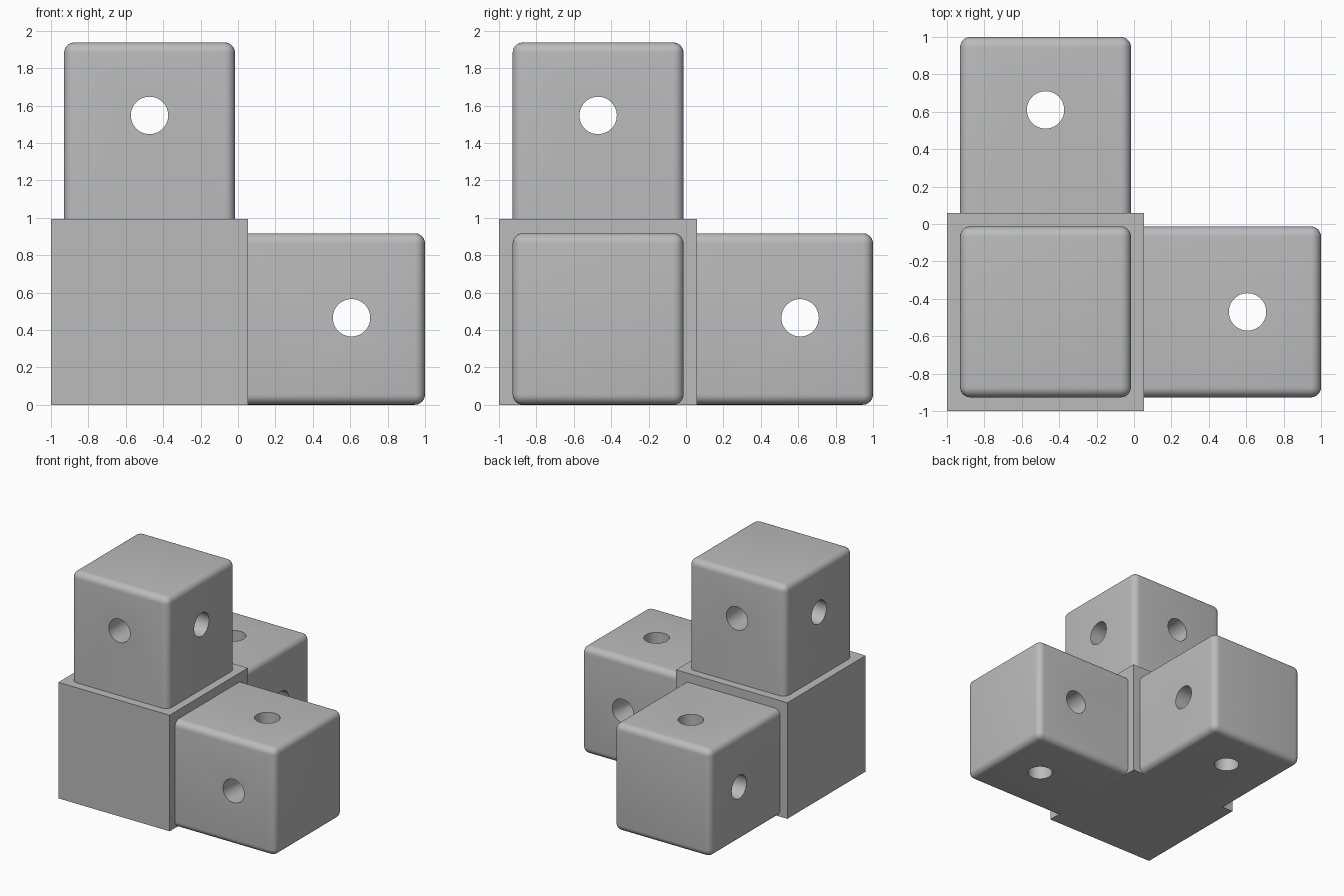
import bpy, bmesh, math
from mathutils import Vector, Matrix

cube = bpy.data.objects.get("Cube")
if cube:
    bpy.data.objects.remove(cube, do_unlink=True)

grey = bpy.data.materials.new("plain grey")
grey.use_nodes = True
colour = (0.5, 0.5, 0.5, 1)
grey.diffuse_color = colour
grey.node_tree.nodes["Principled BSDF"].inputs["Base Color"].default_value = colour

RADIUS = 0.055      # rounded edges
HOLE = 0.1          # bolt hole radius
MID = Vector((-0.473, -0.47, 0.465))   # axis lines of the arms


def add_object(name, bm):
    mesh = bpy.data.meshes.new(name)
    bm.to_mesh(mesh)
    bm.free()
    mesh.materials.append(grey)
    obj = bpy.data.objects.new(name, mesh)
    bpy.context.collection.objects.link(obj)
    return obj


def box(lo, hi):
    lo, hi = Vector(lo), Vector(hi)
    bm = bmesh.new()
    bmesh.ops.create_cube(bm, size=1, matrix=Matrix.Translation((lo + hi) / 2)
                          @ Matrix.Diagonal((*(hi - lo), 1)))
    return bm


def hole_cutter(name, centre, axis):
    bm = bmesh.new()
    turn = Vector((0, 0, 1)).rotation_difference(axis).to_matrix().to_4x4()
    bmesh.ops.create_cone(bm, cap_ends=True, segments=48, radius1=HOLE, radius2=HOLE,
                          depth=1.4, matrix=Matrix.Translation(centre) @ turn)
    cutter = add_object(name, bm)
    cutter.hide_render = True
    return cutter


def arm(name, axis, lo, hi, hole_at):
    bm = box(lo, hi)
    # Round every edge except those resting on the core
    edges = [e for e in bm.edges
             if any(v.co[axis] > lo[axis] + 0.01 for v in e.verts)]
    bmesh.ops.bevel(bm, geom=edges, offset=RADIUS, segments=6, profile=0.5,
                    affect='EDGES', clamp_overlap=True)
    obj = add_object(name, bm)
    # Two crossing bolt holes
    centre = MID.copy()
    centre[axis] = hole_at
    cutters = []
    for other in range(3):
        if other != axis:
            direction = Vector((0, 0, 0))
            direction[other] = 1
            cutter = hole_cutter(name + "_hole_cutter", centre, direction)
            mod = obj.modifiers.new("bolt hole", 'BOOLEAN')
            mod.operation = 'DIFFERENCE'
            mod.solver = 'EXACT'
            mod.object = cutter
            cutters.append(cutter)
    bpy.ops.object.select_all(action='DESELECT')
    obj.select_set(True)
    bpy.context.view_layer.objects.active = obj
    for mod in list(obj.modifiers):
        bpy.ops.object.modifier_apply(modifier=mod.name)
    for cutter in cutters:
        bpy.data.objects.remove(cutter, do_unlink=True)
    bpy.ops.object.shade_smooth_by_angle(angle=math.radians(30))


# Sharp-edged central block
add_object("core_block", box((-1, -1, 0), (0.053, 0.058, 0.993)))

# Three rounded arms: sideways, backwards and upwards
arm("side_arm", 0, (0.053, -0.927, 0), (1, -0.013, 0.917), 0.607)
arm("back_arm", 1, (-0.93, 0.058, 0), (-0.016, 1, 0.917), 0.61)
arm("upper_arm", 2, (-0.93, -0.927, 0.993), (-0.016, -0.013, 1.937), 1.547)
